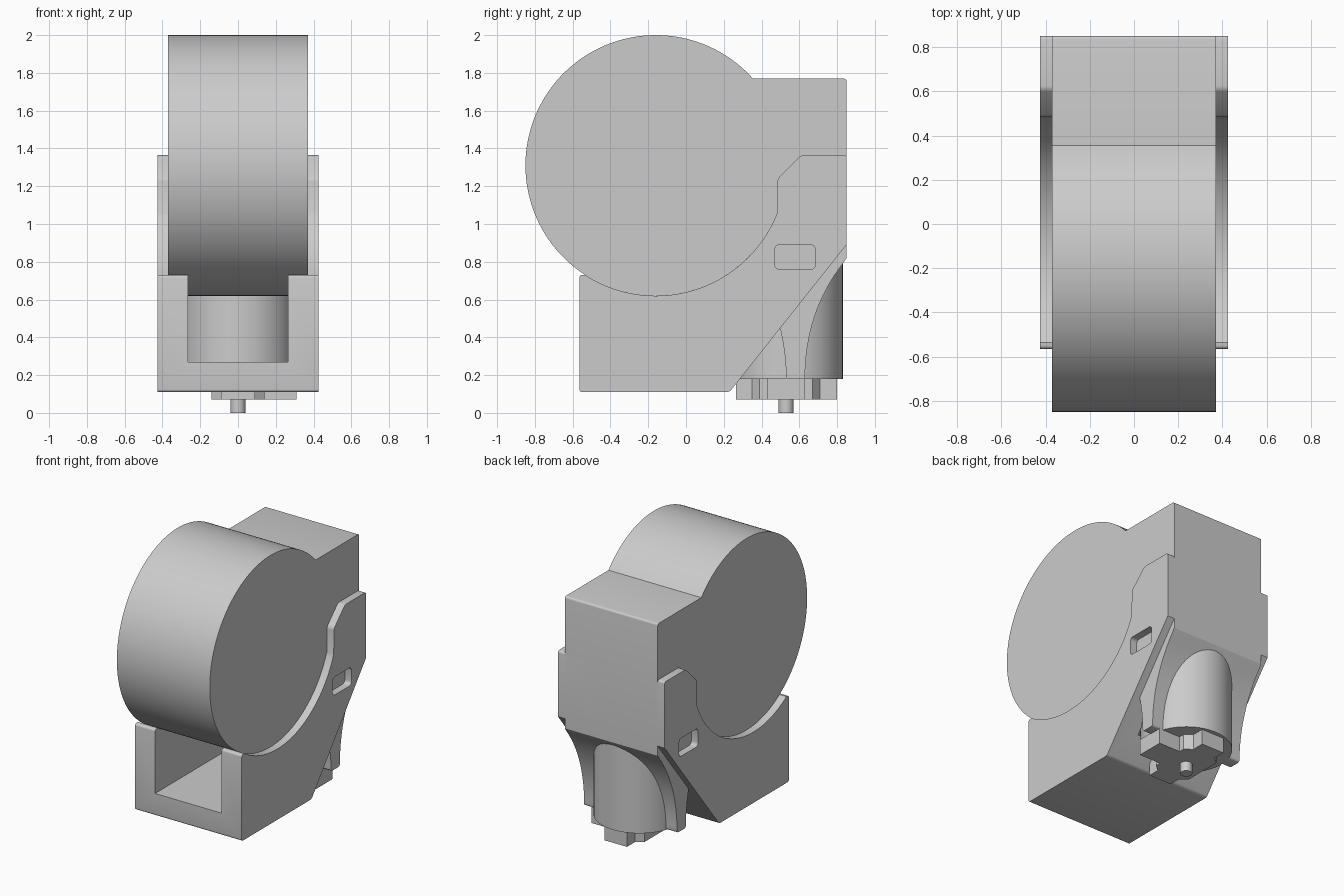
import bpy, bmesh
from math import sin, cos, radians
from mathutils import Matrix

if "Cube" in bpy.data.objects:
    bpy.data.objects.remove(bpy.data.objects["Cube"])

grey = bpy.data.materials.new("plain_grey")
grey.use_nodes = True
grey.diffuse_color = (0.6, 0.6, 0.6, 1)
grey.node_tree.nodes["Principled BSDF"].inputs["Base Color"].default_value = (0.6, 0.6, 0.6, 1)

DRUM_Y, DRUM_Z, DRUM_R = -0.16, 1.31, 0.69
NOZZLE_Y = 0.53


def finish(name, bm):
    bmesh.ops.recalc_face_normals(bm, faces=bm.faces)
    mesh = bpy.data.meshes.new(name)
    bm.to_mesh(mesh)
    bm.free()
    mesh.materials.append(grey)
    obj = bpy.data.objects.new(name, mesh)
    bpy.context.collection.objects.link(obj)
    return obj


def smooth(obj):
    bpy.ops.object.select_all(action='DESELECT')
    obj.select_set(True)
    bpy.context.view_layer.objects.active = obj
    bpy.ops.object.shade_smooth_by_angle(angle=radians(25))


def extrude(name, points, axis, low, high, rounding=0.0):
    """Extrude a 2D outline along x (outline in y, z) or z (outline in x, y)."""
    bm = bmesh.new()
    place = (lambda a, b: (low, a, b)) if axis == 0 else (lambda a, b: (a, b, low))
    face = bm.faces.new([bm.verts.new(place(a, b)) for a, b in points])
    moved = bmesh.ops.extrude_face_region(bm, geom=[face])["geom"]
    for v in moved:
        if isinstance(v, bmesh.types.BMVert):
            v.co[axis] = high
    bmesh.ops.recalc_face_normals(bm, faces=bm.faces)
    if rounding:
        edges = [e for e in bm.edges
                 if abs(e.verts[0].co[axis] - e.verts[1].co[axis]) > 1e-4
                 and e.calc_face_angle_signed(0) > 0.7]
        bmesh.ops.bevel(bm, geom=edges, offset=rounding, segments=4,
                        profile=0.5, affect='EDGES')
    return finish(name, bm)


def cylinder(name, radius, y, low, high, sides=64):
    bm = bmesh.new()
    bmesh.ops.create_cone(bm, cap_ends=True, segments=sides, radius1=radius,
                          radius2=radius, depth=high - low,
                          matrix=Matrix.Translation((0, y, (low + high) / 2)))
    obj = finish(name, bm)
    smooth(obj)
    return obj


def box_outline(a0, a1, b0, b1):
    return [(a0, b0), (a1, b0), (a1, b1), (a0, b1)]


def arc(start, end, steps):
    angles = [radians(start + (end - start) * i / steps) for i in range(steps + 1)]
    return [(DRUM_Y + DRUM_R * cos(a), DRUM_Z + DRUM_R * sin(a)) for a in angles]


def bezier(p0, p1, p2, steps=16):
    return [tuple((1 - t) ** 2 * a + 2 * t * (1 - t) * b + t * t * c
                  for a, b, c in zip(p0, p1, p2))
            for t in (i / steps for i in range(steps + 1))]


def cut(obj, cutters):
    for cutter in cutters:
        mod = obj.modifiers.new("cut", 'BOOLEAN')
        mod.operation, mod.solver, mod.object = 'DIFFERENCE', 'EXACT', cutter
        cutter.hide_render = True
        cutter.hide_set(True)
    bpy.context.view_layer.update()
    graph = bpy.context.evaluated_depsgraph_get()
    mesh = bpy.data.meshes.new_from_object(obj.evaluated_get(graph))
    obj.modifiers.clear()
    obj.data = mesh
    for cutter in cutters:
        bpy.data.objects.remove(cutter)


# Housing: drum, square back and flared web in one outline
housing = extrude(
    "drum_housing",
    arc(41.8, 320, 120)
    + bezier((0.5, 0.44), (0.53, 0.31), (0.53, 0.18), 8)
    + bezier((0.63, 0.18), (0.63, 0.53), (0.83, 0.79))
    + [(0.85, 0.82), (0.85, 1.77)],
    0, -0.37, 0.37, 0.015)
smooth(housing)

# Bracket cradling the drum, with sloped rear underside
bracket = extrude(
    "cradle_bracket",
    [(-0.565, 0.11), (0.23, 0.11), (0.85, 0.89), (0.85, 1.365), (0.61, 1.365),
     (0.485, 1.24)] + arc(-21.5, -123, 60) + [(-0.565, 0.73)],
    0, -0.425, 0.425, 0.015)

# Open channel through the bracket and the small side windows
channel = extrude("channel_cutter", box_outline(-0.8, 0.8, 0.27, 0.9), 0, -0.265, 0.265)
windows = [extrude("window_cutter", box_outline(0.47, 0.685, 0.76, 0.89), 0,
                   min(s * 0.372, s * 0.5), max(s * 0.372, s * 0.5), 0.025)
           for s in (-1, 1)]
cut(bracket, [channel] + windows)
smooth(bracket)

# Vertical outlet barrel
cylinder("outlet_barrel", 0.3, NOZZLE_Y, 0.18, 0.9)

# Coupling plate with three lugs, and its pin
lugs = [(0.14, -0.1), (0.31, -0.1), (0.31, 0.1), (0.14, 0.1), (0.14, 0.14),
        (0.09, 0.18), (0.09, 0.27), (-0.09, 0.27), (-0.09, 0.18), (-0.14, 0.14),
        (-0.14, -0.14), (-0.09, -0.18), (-0.09, -0.265), (0.09, -0.265),
        (0.09, -0.18), (0.14, -0.14)]
extrude("coupling_plate", [(x, y + NOZZLE_Y) for x, y in lugs], 2, 0.07, 0.185)
cylinder("coupling_pin", 0.04, NOZZLE_Y, 0, 0.08, 24)
